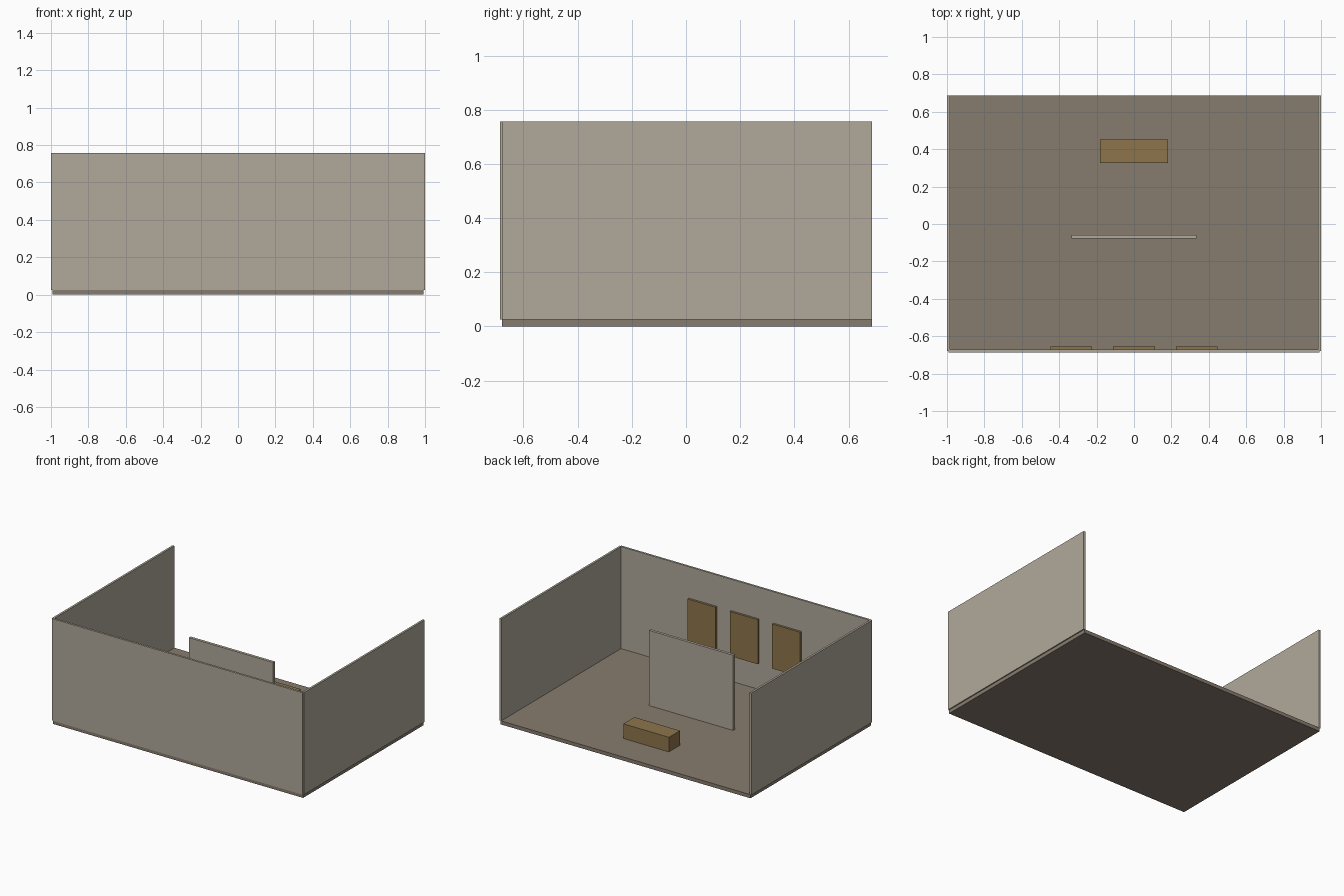
import bpy

if "Cube" in bpy.data.objects:
    bpy.data.objects.remove(bpy.data.objects["Cube"])


def srgb(*rgb):
    """Convert 0-255 display values to linear RGBA."""
    return [((c / 255 + 0.055) / 1.055) ** 2.4 for c in rgb] + [1.0]


def material(name, *rgb):
    m = bpy.data.materials.new(name)
    m.diffuse_color = srgb(*rgb)
    m.use_nodes = True
    m.node_tree.nodes["Principled BSDF"].inputs["Base Color"].default_value = m.diffuse_color
    return m


def box(name, mat, x, y, z):
    """Box spanning the given (min, max) ranges."""
    bpy.ops.mesh.primitive_cube_add(size=1)
    o = bpy.context.object
    o.name = name
    o.location = [(a + b) / 2 for a, b in (x, y, z)]
    o.scale = [b - a for a, b in (x, y, z)]
    bpy.ops.object.transform_apply(location=True, rotation=False, scale=True)
    o.data.materials.append(mat)
    return o


plaster = material("warm grey plaster", 177, 169, 154)
stone = material("brown grey floor", 135, 124, 111)
wood = material("brown wood", 141, 117, 76)

FLOOR, TOP = 0.026, 0.757   # floor surface and wall top
BACK = 0.686                # open side of the room

# Floor slab
box("floor", stone, (-0.992, 0.992), (-0.679, BACK), (0, FLOOR))

# Walls straddle the slab edges; the back stays open
box("front_wall", plaster, (-0.992, 0.992), (-0.686, -0.671), (FLOOR, TOP))
for side, x in (("left", (-1.0, -0.985)), ("right", (0.985, 1.0))):
    box(side + "_wall", plaster, x, (-0.679, BACK), (FLOOR, TOP))

# Free-standing partition in the middle of the room
box("partition", plaster, (-0.334, 0.334), (-0.078, -0.058), (FLOOR, 0.565))

# Bench near the open side
box("bench", wood, (-0.181, 0.181), (0.327, 0.452), (FLOOR, 0.131))

# Three panels hung on the inside of the front wall
for i, cx in enumerate((-0.336, 0, 0.336)):
    box(f"wall_panel_{i + 1}", wood, (cx - 0.111, cx + 0.111),
        (-0.671, -0.655), (0.213, 0.532))
